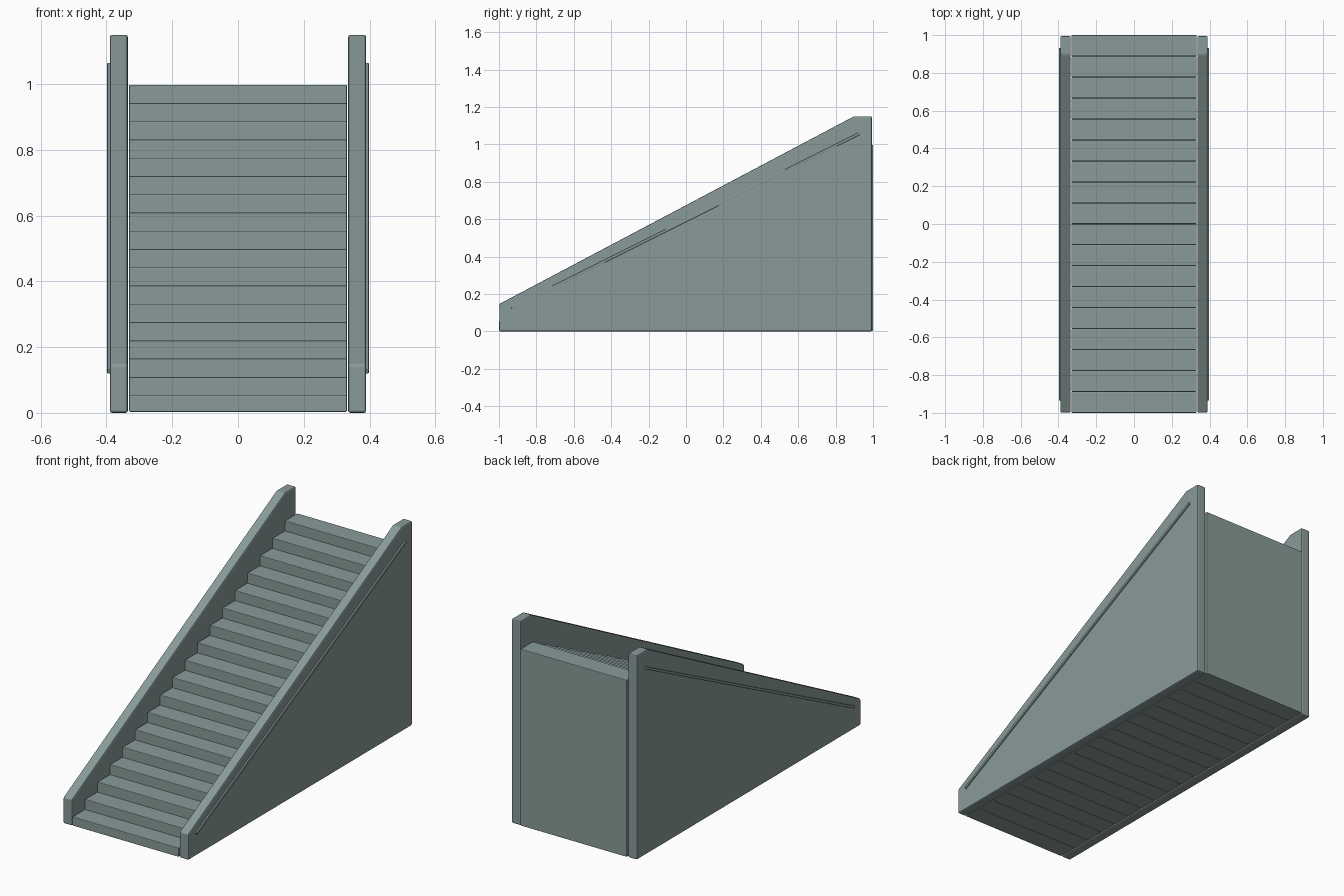
import bpy, bmesh
from mathutils import Vector

cube = bpy.data.objects.get("Cube")
if cube:
    bpy.data.objects.remove(cube, do_unlink=True)

# Single grey-green paint
paint = bpy.data.materials.new("grey_green")
paint.use_nodes = True
colour = (0.25, 0.33, 0.32, 1)
paint.diffuse_color = colour
paint.node_tree.nodes["Principled BSDF"].inputs["Base Color"].default_value = colour


def extrude_profile(name, profile, x0, x1, bevel):
    """Solid made from a (y, z) outline swept from x0 to x1."""
    bm = bmesh.new()
    face = bm.faces.new([bm.verts.new((x0, y, z)) for y, z in profile])
    swept = bmesh.ops.extrude_face_region(bm, geom=[face])["geom"]
    bmesh.ops.translate(bm, vec=(x1 - x0, 0, 0),
                        verts=[v for v in swept if isinstance(v, bmesh.types.BMVert)])
    bmesh.ops.recalc_face_normals(bm, faces=bm.faces)
    mesh = bpy.data.meshes.new(name)
    bm.to_mesh(mesh)
    bm.free()
    mesh.materials.append(paint)
    obj = bpy.data.objects.new(name, mesh)
    bpy.context.collection.objects.link(obj)
    mod = obj.modifiers.new("soft_edges", "BEVEL")
    mod.width = bevel
    mod.segments = 2
    mod.limit_method = "ANGLE"
    mod.angle_limit = 0.3
    return obj


# Solid steps, each a block standing on the floor
STEPS = 18
RUN, RISE = 2 / STEPS, 1 / STEPS
GAP = 0.0005
for i in range(STEPS):
    y0, y1 = -1 + i * RUN + GAP, -1 + (i + 1) * RUN - GAP
    top = (i + 1) * RISE - 0.002
    extrude_profile(f"step_{i + 1}", [(y0, 0.003), (y1, 0.003), (y1, top), (y0, top)],
                    -0.331, 0.331, 0.003)

# Side walls with a slim raised rail on the outer face
wall = [(-0.998, 0), (0.994, 0), (0.994, 1.15), (0.898, 1.15), (-0.998, 0.147)]
start, end = Vector((-0.933, 0.126)), Vector((0.929, 1.059))
along = (end - start).normalized()
half = Vector((-along.y, along.x)) * 0.007
rail = [start - half, end - half, end + half, start + half]
for side, s in (("left", 1), ("right", -1)):
    extrude_profile(f"{side}_wall", wall, s * 0.335, s * 0.39, 0.007)
    extrude_profile(f"{side}_rail", rail, s * 0.385, s * 0.398, 0.002)
